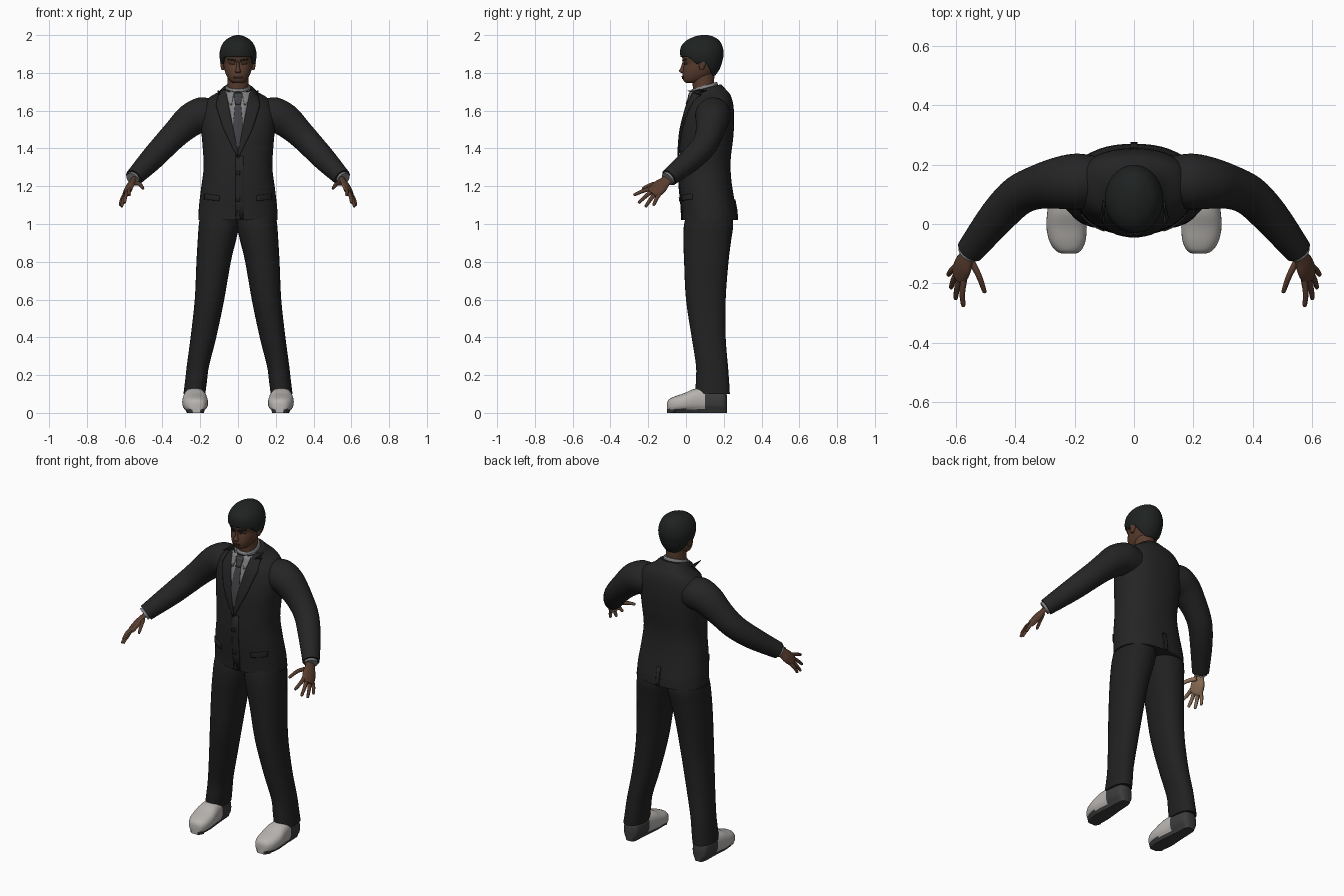
import bpy, bmesh, math
from mathutils import Vector
from mathutils.bvhtree import BVHTree

if "Cube" in bpy.data.objects:
    bpy.data.objects.remove(bpy.data.objects["Cube"])


def material(name, r, g, b):
    m = bpy.data.materials.new(name)
    m.use_nodes = True
    m.diffuse_color = (r, g, b, 1)
    bsdf = next(n for n in m.node_tree.nodes if n.type == 'BSDF_PRINCIPLED')
    bsdf.inputs["Base Color"].default_value = (r, g, b, 1)
    bsdf.inputs["Roughness"].default_value = 0.8
    return m


SUIT = material("suit_black", .018, .018, .018)
TROUSER = material("trouser_black", .015, .015, .015)
SHIRT = material("shirt_grey", .22, .22, .23)
TIE = material("tie_grey", .055, .055, .06)
SKIN = material("skin_brown", .1, .046, .027)
PALM = material("palm_tan", .3, .18, .11)
FEATURE = material("dark_feature_brown", .04, .017, .012)
HAIR = material("hair_black", .014, .016, .016)
SHOE = material("shoe_light_grey", .47, .45, .43)
SOLE = material("shoe_dark_grey", .045, .045, .045)
made = []


def finish(name, bm, mats, mirror):
    mesh = bpy.data.meshes.new(name)
    bm.to_mesh(mesh)
    bm.free()
    obj = bpy.data.objects.new(name, mesh)
    bpy.context.collection.objects.link(obj)
    for m in mats:
        mesh.materials.append(m)
    if mirror:
        obj.modifiers.new("Mirror", 'MIRROR').use_mirror_merge = False
    made.append(obj)
    return obj


def smooth_sections(sections, steps):
    """Catmull-Rom interpolation of (centre, u axis, v axis) sections."""
    out = []
    last = len(sections) - 1
    for i in range(last):
        quad = [sections[max(0, min(last, i + k))] for k in (-1, 0, 1, 2)]
        for s in range(steps):
            t = s / steps
            out.append([((b * 2) + (c - a) * t + (a * 2 - b * 5 + c * 4 - d) * t * t
                         + (b * 3 - a - c * 3 + d) * t ** 3) / 2
                        for a, b, c, d in zip(*quad)])
    return out + [list(sections[last])]


def loft(name, sections, mats, mirror=False, n=32, power=2.0, steps=4):
    """Closed skin over superelliptic sections."""
    bm = bmesh.new()
    rings = []
    for c, u, v in smooth_sections(sections, steps):
        ring = []
        for k in range(n):
            a = math.tau * k / n
            x, y = math.cos(a), math.sin(a)
            x = math.copysign(abs(x) ** (2 / power), x)
            y = math.copysign(abs(y) ** (2 / power), y)
            ring.append(bm.verts.new(c + u * x + v * y))
        rings.append(ring)
    for lo, hi in zip(rings, rings[1:]):
        for k in range(n):
            j = (k + 1) % n
            bm.faces.new((lo[k], lo[j], hi[j], hi[k]))
    bm.faces.new(rings[0])
    bm.faces.new(rings[-1])
    bmesh.ops.recalc_face_normals(bm, faces=bm.faces)
    return finish(name, bm, mats, mirror)


def stack(name, rows, mats, x=0, tilt=0, **kw):
    """Horizontal rings: height, front y, back y, half width, optional centre x."""
    secs = []
    for z, front, back, w, *cx in rows:
        r = (back - front) / 2
        secs.append((Vector((cx[0] if cx else x, front + r, z)),
                     Vector((w, 0, 0)), Vector((0, r, r * tilt))))
    return loft(name, secs, mats, **kw)


def tube(name, pts, mats, normal=(0, 0, 1), flat=1.0, **kw):
    """Limb along points (x, y, z, radius); flat squeezes it along the normal."""
    pos = [Vector(p[:3]) for p in pts]
    secs = []
    for i, p in enumerate(pts):
        t = pos[min(i + 1, len(pts) - 1)] - pos[max(i - 1, 0)]
        u = t.cross(Vector(normal)).normalized()
        secs.append((pos[i], u * p[3], u.cross(t).normalized() * p[3] * flat))
    return loft(name, secs, mats, mirror=True, **kw)


def paint(obj, rule):
    for f in obj.data.polygons:
        f.material_index = rule(f.center, f.normal)


def plate(name, base, left, right, mat, lift, mirror=False, side=-1, cols=6):
    """Thin strip between two (x, z) edges, laid on the front or back of base."""
    tree = BVHTree.FromPolygons([v.co for v in base.data.vertices],
                                [p.vertices[:] for p in base.data.polygons])
    bm = bmesh.new()
    rows = []
    for i in range(len(left) - 1):
        for s in range(5 if i == len(left) - 2 else 4):
            a, b = (Vector(e[i]).lerp(Vector(e[i + 1]), s / 4) for e in (left, right))
            row = []
            for k in range(cols + 1):
                x, z = a.lerp(b, k / cols)
                hit = tree.ray_cast(Vector((x, side, z)), Vector((0, -side, 0)))[0]
                hit = hit or tree.find_nearest(Vector((x, side * .1, z)))[0]
                row.append(bm.verts.new((x, hit.y + side * lift, z)))
            rows.append(row)
    for lo, hi in zip(rows, rows[1:]):
        for k in range(cols):
            f = bm.faces.new((lo[k], lo[k + 1], hi[k + 1], hi[k]))
            f.normal_update()
            if f.normal.y * side < 0:
                f.normal_flip()
    obj = finish(name, bm, [mat], False)
    thick = obj.modifiers.new("Thickness", 'SOLIDIFY')
    thick.thickness, thick.offset = min(lift, .009), -1
    if mirror:
        obj.modifiers.new("Mirror", 'MIRROR').use_mirror_merge = False
    return obj


def flip(edge):
    return [(-x, z) for x, z in edge]


# Jacket body and sleeves
jacket = stack("jacket_body", [
    (1.02, -.015, .27, .212), (1.1, -.022, .255, .206), (1.2, -.033, .24, .194),
    (1.3, -.038, .236, .182), (1.42, -.035, .25, .188), (1.52, -.028, .255, .197),
    (1.6, -.01, .25, .195), (1.655, .005, .235, .165), (1.69, .02, .21, .11),
    (1.72, .025, .185, .08)], [SUIT], tilt=.25, power=2.3, n=48)
for v in jacket.data.vertices:      # level the hem
    v.co.z = max(v.co.z, 1.02) if v.co.z > 1.06 else 1.02
tube("sleeve", [
    (.13, .145, 1.575, .085), (.19, .143, 1.577, .094), (.25, .138, 1.55, .088),
    (.32, .125, 1.487, .075), (.39, .095, 1.415, .068), (.46, .025, 1.34, .062),
    (.552, -.09, 1.245, .047)], [SUIT])
tube("shirt_cuff", [(.54, -.075, 1.258, .036), (.559, -.1, 1.238, .037)], [SHIRT], n=24)

# Shirt front, tie, lapels and jacket details
inner = [(.065, 1.715), (.05, 1.63), (.024, 1.5), (0, 1.38)]
outer = [(.1, 1.705), (.118, 1.63), (.08, 1.51), (.004, 1.35)]
plate("shirt_front", jacket, flip(inner), inner, SHIRT, .003)
tie_edge = [(.02, 1.69), (.015, 1.64), (.027, 1.52), (.006, 1.39)]
plate("tie", jacket, flip(tie_edge), tie_edge, TIE, .007)
plate("tie_knot", jacket, [(-.024, 1.69), (-.014, 1.635)], [(.024, 1.69), (.014, 1.635)], TIE, .011)
plate("lapel", jacket, inner, outer, SUIT, .01, mirror=True)
plate("shirt_collar_point", jacket, [(.022, 1.7), (.034, 1.63)],
      [(.07, 1.715), (.05, 1.64)], SHIRT, .009, mirror=True)
plate("pocket_flap", jacket, [(.1, 1.15), (.1, 1.122)], [(.18, 1.16), (.18, 1.13)],
      SUIT, .008, mirror=True)
plate("front_overlap", jacket, [(-.012, 1.36), (-.012, 1.021)], [(.03, 1.36), (.03, 1.021)],
      SUIT, .004)
plate("back_vent", jacket, [(-.012, 1.13), (-.012, 1.021)], [(.012, 1.13), (.012, 1.021)],
      SUIT, .006, side=1)
plate("hem_notch", jacket, [(-.002, 1.07), (-.016, 1.021)], [(.002, 1.07), (.016, 1.021)],
      TROUSER, .006)
for label, z in (("upper", 1.28), ("lower", 1.14)):
    plate(label + "_button", jacket, [(-.01, z), (-.01, z - .02)], [(.01, z), (.01, z - .02)],
          HAIR, .008)

# Trouser legs
stack("trouser_leg", [
    (.1, .05, .232, .058, .231), (.17, .052, .228, .058, .222), (.25, .053, .222, .059, .212),
    (.4, .03, .21, .068, .183), (.6, .0, .21, .078, .151), (.8, -.01, .225, .091, .129),
    (.92, -.014, .24, .102, .111), (1.0, -.01, .25, .107, .1), (1.08, .01, .235, .1, .095)],
    [TROUSER], mirror=True, power=2.2)

# Shoes, lofted from toe to heel
shoe_rows = [(-.1, .22, .022, .05), (-.09, .221, .042, .068), (-.06, .224, .06, .083),
             (-.01, .227, .068, .1), (.04, .228, .064, .122), (.1, .229, .056, .13),
             (.16, .23, .052, .12), (.2, .23, .045, .11), (.216, .23, .026, .09)]
shoe = loft("shoe", [(Vector((x, y, top / 2 + .004)), Vector((w, 0, 0)), Vector((0, 0, top / 2)))
                     for y, x, w, top in shoe_rows], [SHOE, SOLE], mirror=True, power=2.5)
for v in shoe.data.vertices:        # flatten the sole
    v.co.z = 0 if v.co.z < .014 else v.co.z
paint(shoe, lambda c, n: int(c.z < .02 or c.y > .1))

# Neck and shirt collar
stack("neck", [(1.64, .05, .16, .058), (1.71, .038, .15, .055), (1.8, .03, .15, .056)], [SKIN])
stack("shirt_collar", [(1.66, .03, .172, .07), (1.72, .028, .168, .066), (1.733, .031, .163, .062)],
      [SHIRT], tilt=.3)

# Head and face
head = stack("head", [
    (1.746, .003, .06, .024), (1.757, -.012, .09, .042), (1.785, -.018, .135, .061),
    (1.82, -.015, .165, .073), (1.85, -.01, .18, .078), (1.88, -.02, .185, .081),
    (1.92, -.015, .185, .08), (1.96, .02, .165, .06)], [SKIN], power=2.2, n=48)
stack("nose", [(1.86, -.018, .01, .007), (1.83, -.027, .01, .009),
               (1.81, -.037, .01, .015), (1.8, -.026, .005, .013)], [SKIN], n=16)
plate("eye", head, [(.017, 1.855), (.019, 1.845)], [(.048, 1.855), (.046, 1.845)],
      FEATURE, .002, mirror=True)
plate("eyebrow", head, [(.014, 1.868), (.014, 1.861)], [(.056, 1.876), (.056, 1.868)],
      HAIR, .005, mirror=True)
plate("lips", head, [(-.02, 1.783), (-.027, 1.778), (-.018, 1.768)],
      [(.02, 1.783), (.027, 1.778), (.018, 1.768)], FEATURE, .005)
stack("ear", [(1.815, .075, .09, .006), (1.83, .07, .1, .01), (1.855, .068, .11, .013),
              (1.87, .08, .105, .006)], [SKIN], x=.081, mirror=True, n=16)

# Hair cap whose lower edge follows a hairline
hair = stack("hair", [
    (1.77, .03, .14, .045), (1.79, .01, .158, .066), (1.82, -.01, .178, .083),
    (1.86, -.022, .192, .094), (1.9, -.031, .199, .098), (1.94, -.026, .193, .089),
    (1.972, .003, .175, .068), (1.992, .045, .145, .036), (2.0, .08, .115, .01)],
    [HAIR], n=64, steps=6)


def hairline(y):
    if y < .01:
        return 1.885
    if y < .06:
        return 1.885 - (y - .01) * .8
    return 1.852 if y < .11 else max(1.785, 1.852 - (y - .11) * 2.2)


for v in hair.data.vertices:
    v.co.z = max(v.co.z, hairline(v.co.y))

# Hands: a flat palm, four fingers and a thumb
dorsal = Vector((.83, -.09, .55))
across = Vector((.39, .79, -.47))
knuckles = Vector((.585, -.165, 1.172))
parts = [tube("palm", [(.548, -.085, 1.247, .03), (.56, -.11, 1.225, .031),
                       (.574, -.138, 1.198, .042), (.588, -.17, 1.168, .04),
                       (.593, -.18, 1.159, .03)], [SKIN, PALM], dorsal, .45, n=24)]
fingers = {"index": (-.031, (.575, -.272, 1.155)), "middle": (-.011, (.6, -.248, 1.115)),
           "ring": (.01, (.615, -.212, 1.095)), "little": (.029, (.624, -.17, 1.103))}
chains = {}
for label, (offset, tip) in fingers.items():
    base, tip = knuckles + across * offset, Vector(tip)
    chains[label + "_finger"] = [base, base.lerp(tip, .5) + dorsal * .005, tip]
chains["thumb"] = [Vector(p) for p in ((.55, -.12, 1.215), (.522, -.175, 1.212), (.504, -.225, 1.19))]
for label, (base, mid, tip) in chains.items():
    end = tip + (tip - mid).normalized() * .006
    path = [(*base, .012), (*mid, .0105), (*tip, .008), (*end, .003)]
    parts.append(tube(label, path, [SKIN, PALM], dorsal, .9, n=14))
for p in parts:
    paint(p, lambda c, n: int(n.dot(dorsal) < -.45))

# Smooth shading with crisp hems
bpy.ops.object.select_all(action='DESELECT')
for obj in made:
    obj.select_set(True)
bpy.context.view_layer.objects.active = made[0]
bpy.ops.object.shade_smooth_by_angle(angle=math.radians(50))
